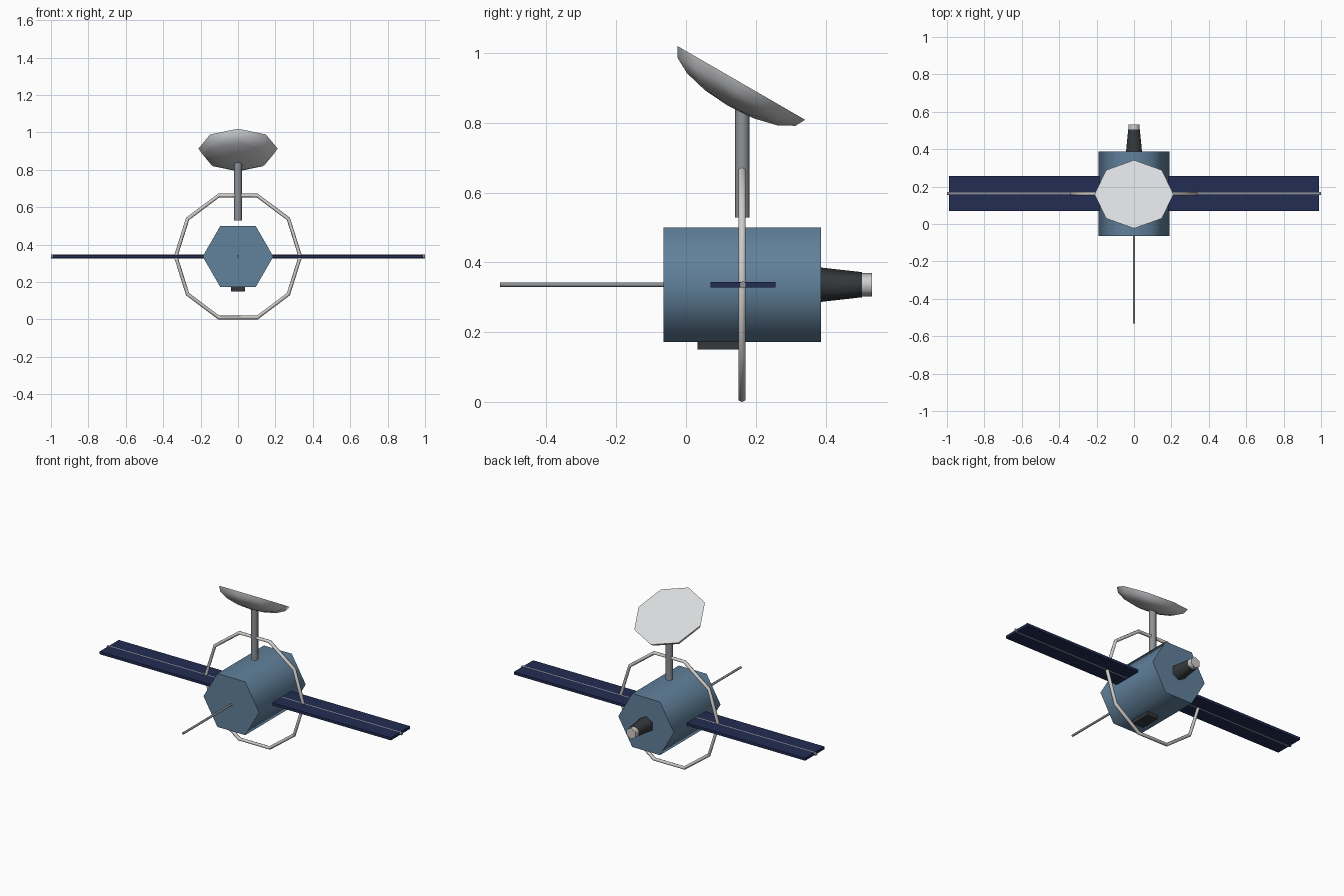
import bpy, bmesh, math
from mathutils import Matrix, Vector

cube = bpy.data.objects.get("Cube")
if cube:
    bpy.data.objects.remove(cube, do_unlink=True)


def material(name, r, g, b):
    m = bpy.data.materials.new(name)
    m.use_nodes = True
    m.diffuse_color = (r, g, b, 1)
    m.node_tree.nodes["Principled BSDF"].inputs["Base Color"].default_value = (r, g, b, 1)
    return m


BLUE = material("hull blue", 0.12, 0.22, 0.33)
NAVY = material("panel navy", 0.016, 0.026, 0.085)
WHITE = material("dish white", 0.70, 0.71, 0.73)
SILVER = material("ring silver", 0.62, 0.61, 0.59)
GREY = material("strut grey", 0.27, 0.29, 0.31)
DARK = material("dark metal", 0.035, 0.04, 0.045)

AXIS_Y, AXIS_Z = 0.163, 0.336   # centre line of the wings and ring


def finish(name, bm, mat, smooth=None):
    """Turn a bmesh into an object with one colour."""
    bmesh.ops.recalc_face_normals(bm, faces=bm.faces)
    mesh = bpy.data.meshes.new(name)
    bm.to_mesh(mesh)
    bm.free()
    mesh.materials.append(mat)
    ob = bpy.data.objects.new(name, mesh)
    bpy.context.collection.objects.link(ob)
    if smooth:
        bpy.ops.object.select_all(action='DESELECT')
        ob.select_set(True)
        bpy.context.view_layer.objects.active = ob
        bpy.ops.object.shade_smooth_by_angle(angle=math.radians(smooth))
    return ob


def rod(name, start, end, r1, r2, sides, mat, spin=0):
    """Capped prism or cone from start to end."""
    a, b = Vector(start), Vector(end)
    turn = (b - a).to_track_quat('Z', 'Y').to_matrix().to_4x4()
    bm = bmesh.new()
    bmesh.ops.create_cone(bm, cap_ends=True, segments=sides, radius1=r1, radius2=r2,
                          depth=(b - a).length,
                          matrix=Matrix.Translation((a + b) / 2) @ turn
                          @ Matrix.Rotation(math.radians(spin), 4, 'Z'))
    return finish(name, bm, mat, 65)


def box(name, lo, hi, mat):
    lo, hi = Vector(lo), Vector(hi)
    bm = bmesh.new()
    bmesh.ops.create_cube(bm, size=1, matrix=Matrix.Translation((lo + hi) / 2)
                          @ Matrix.Diagonal((*(hi - lo), 1)))
    return finish(name, bm, mat)


# Hexagonal hull with corners to the left and right
rod("hull", (0, -0.065, AXIS_Z), (0, 0.387, AXIS_Z), 0.189, 0.189, 6, BLUE, 30)

# Thruster at the back, probe at the front
rod("thruster", (0, 0.38, AXIS_Z), (0, 0.504, AXIS_Z), 0.05, 0.036, 6, DARK)
rod("thruster_tip", (0, 0.50, AXIS_Z), (0, 0.533, AXIS_Z), 0.034, 0.034, 6, SILVER)
rod("front_probe", (0, -0.533, AXIS_Z), (0, -0.06, AXIS_Z), 0.007, 0.007, 6, GREY)

# Sensor box under the hull
box("sensor_box", (-0.037, 0.033, 0.15), (0.037, 0.162, 0.18), DARK)

# Solar wings with a spar through each
for side, s in (("left", 1), ("right", -1)):
    xs = sorted((s * 0.17, s * 0.99))
    box(side + "_solar_panel", (xs[0], 0.07, AXIS_Z - 0.008), (xs[1], 0.257, AXIS_Z + 0.008), NAVY)
    rod(side + "_spar", (s * 0.17, AXIS_Y, AXIS_Z), (s, AXIS_Y, AXIS_Z), 0.0105, 0.0105, 6, GREY)

# Ten-sided ring around the hull
N, TUBE = 10, 6
bm = bmesh.new()
loops = []
for i in range(N):
    a = math.tau * i / N
    loop = []
    for j in range(TUBE):
        t = math.tau * j / TUBE
        r = 1 + 0.03 * math.cos(t)
        loop.append(bm.verts.new((0.333 * r * math.cos(a), 0.161 + 0.0115 * math.sin(t),
                                  AXIS_Z + 0.343 * r * math.sin(a))))
    loops.append(loop)
for i in range(N):
    p, q = loops[i], loops[(i + 1) % N]
    for j in range(TUBE):
        k = (j + 1) % TUBE
        bm.faces.new((p[j], q[j], q[k], p[k]))
finish("hoop", bm, SILVER, 65)

# Mast hovering just above the hull
rod("mast", (0, 0.161, 0.528), (0, 0.161, 0.85), 0.021, 0.021, 8, GREY)

# Tilted dish: lower half of a flattened eight-sided sphere with a flat top
bm = bmesh.new()
bmesh.ops.create_uvsphere(bm, u_segments=8, v_segments=8, radius=1)
bmesh.ops.delete(bm, geom=[v for v in bm.verts if v.co.z > 0.01], context='VERTS')
bmesh.ops.holes_fill(bm, edges=[e for e in bm.edges if e.is_boundary], sides=0)
bm.transform(Matrix.Translation((0, 0.159, 0.914)) @ Matrix.Rotation(math.radians(-30), 4, 'X')
             @ Matrix.Diagonal((0.211, 0.211, 0.076, 1)))
finish("dish", bm, WHITE, 55)
